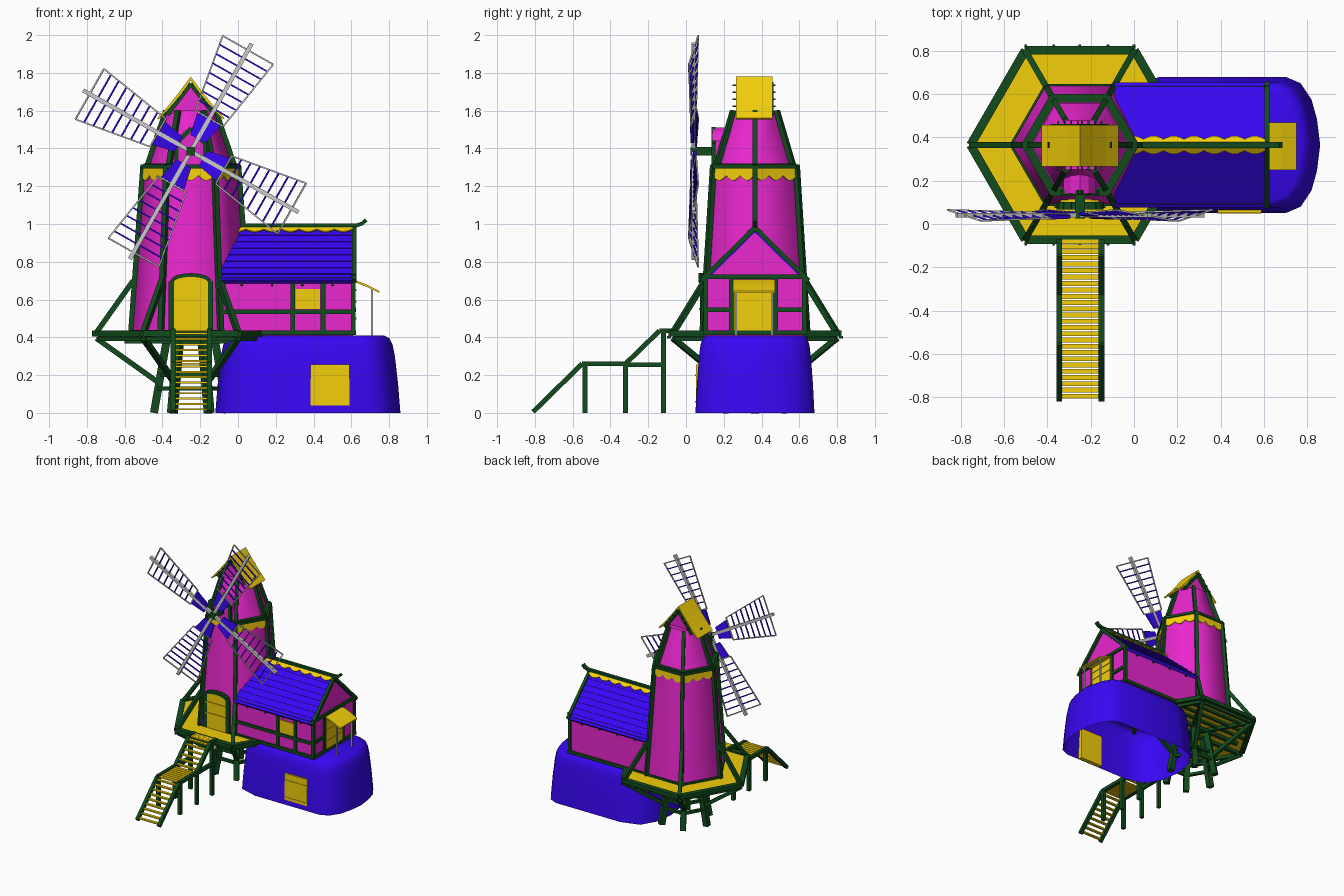
import bpy, bmesh, math
from math import sin, cos, pi, radians
from mathutils import Vector as V

if "Cube" in bpy.data.objects:
    bpy.data.objects.remove(bpy.data.objects["Cube"])

def material(name, c):
    m = bpy.data.materials.new(name)
    m.diffuse_color = (*c, 1)
    m.use_nodes = True
    m.node_tree.nodes["Principled BSDF"].inputs["Base Color"].default_value = m.diffuse_color
    return m

PINK = material("plaster", (0.82, 0.02, 0.62))
YEL = material("yellow_wood", (0.9, 0.62, 0.003))
BLUE = material("blue_stone", (0.04, 0.002, 0.9))
GREEN = material("green_timber", (0.006, 0.07, 0.012))
CX, CY = -0.25, 0.365          # tower axis

def mesh(name, verts, faces, mat=None):
    me = bpy.data.meshes.new(name)
    me.from_pydata([tuple(v) for v in verts], [], faces)
    bm = bmesh.new()
    bm.from_mesh(me)
    bmesh.ops.recalc_face_normals(bm, faces=bm.faces)
    bm.to_mesh(me)
    bm.free()
    ob = bpy.data.objects.new(name, me)
    bpy.context.collection.objects.link(ob)
    if mat:
        me.materials.append(mat)
    return ob

def loft(name, rings, mat, bottom=True):
    n = len(rings[0])
    f = [(r*n+i, r*n+(i+1) % n, (r+1)*n+(i+1) % n, (r+1)*n+i)
         for r in range(len(rings)-1) for i in range(n)]
    f.append(tuple(range((len(rings)-1)*n, len(rings)*n)))
    if bottom:
        f.append(tuple(range(n)))
    return mesh(name, [p for r in rings for p in r], f, mat)

def extrude(name, pts, axis, lo, hi, mat):
    put = (lambda p, d: (d, p[0], p[1])) if axis == 'x' else (lambda p, d: (p[0], d, p[1]))
    return loft(name, [[put(p, d) for p in pts] for d in (lo, hi)], mat)

def beams(name, segs, w, mat=GREEN, h=None):
    h = h or w
    vs, fs = [], []
    for a, b in segs:
        a, b = V(a), V(b)
        d = (b-a).normalized()
        s = d.cross(V((0, 0, 1)))
        s = s.normalized() if s.length > 0.01 else V((1, 0, 0))
        u = s.cross(d)
        o = len(vs)
        for p in (a, b):
            vs += [p + s*i*w/2 + u*j*h/2 for i, j in ((-1, -1), (1, -1), (1, 1), (-1, 1))]
        fs += [tuple(o+i for i in q) for q in ((0, 1, 2, 3), (4, 5, 6, 7), (0, 1, 5, 4),
                                               (1, 2, 6, 5), (2, 3, 7, 6), (3, 0, 4, 7))]
    return mesh(name, vs, fs, mat)

def box(name, x0, x1, y0, y1, z0, z1, mat):
    return extrude(name, [(x0, z0), (x1, z0), (x1, z1), (x0, z1)], 'y', y0, y1, mat)

def scallop(name, a, b, down, waves, mat):
    a, b, down = V(a), V(b), V(down)
    n = waves*6
    vs = []
    for i in range(n+1):
        p = a.lerp(b, i/n)
        vs += [p, p + down*(0.6 + 0.4*abs(sin(pi*waves*i/n)))]
    ob = mesh(name, vs, [(2*i, 2*i+1, 2*i+3, 2*i+2) for i in range(n)], mat)
    m = ob.modifiers.new("thickness", 'SOLIDIFY')
    m.thickness, m.offset = 0.008, 0
    return ob

def hx(R, k, z):
    return V((CX + R*cos(k*pi/3), CY + R*sin(k*pi/3), z))

def ring(R, z):
    return [(hx(R, k, z), hx(R, k+1, z)) for k in range(6)]

def hexes(*rz):
    return [[hx(R, k, z) for k in range(6)] for R, z in rz]

# Stone base: hollow below, rounded plan
half = [(.49, 0), (.475, .12), (.45, .21), (.40, .285), (.33, .315), (-.25, .315),
        (-.40, .27), (-.47, .15), (-.49, 0)]
plan = half + [(x, -y) for x, y in half[-2:0:-1]]
base = loft("stone_base", [[(.37+x*s, CY+y*s, z) for x, y in plan] for s, z in
            ((1, 0), (.975, .15), (.94, .3), (.915, .36), (.88, .395), (.82, .41))], BLUE, False)
box("base_door", .385, .59, .052, .085, 0, .255, YEL)
beams("base_door_straps", [((.385, .052, z), (.59, .052, z)) for z in (.06, .2)], .008, YEL)

# Tower platform with rim, joists, struts and trestle
loft("platform_floor", hexes((.49, .41), (.49, .424)), YEL)
beams("platform_rim", ring(.505, .42), .04, h=.03)
beams("platform_lower_rim", ring(.49, .392), .022)
beams("platform_joists", [(hx(.49, k, .395), hx(.49, k+3, .395)) for k in range(3)] +
      [((-.6, y, .38), (.1, y, .38)) for y in (.24, .49)], .026)
beams("platform_cross_joists", [((CX-.49+abs(y)*.577, CY+y, .4), (CX+.49-abs(y)*.577, CY+y, .4))
                                for y in (-.35, -.27, -.19, .19, .27, .35)], .018)
beams("upper_struts", [(hx(.5, k, .425), hx(.305, k, .70)) for k in range(6)], .028)
beams("lower_struts", [(hx(.5, k, .395), hx(.17, k, .16)) for k in range(6)], .028)
beams("trestle_legs", [(hx(.195, k, 0), hx(.125, k, .40)) for k in range(6)], .042)
beams("trestle_ties", ring(.175, .13) + ring(.16, .2), .022)
beams("rim_pegs", [((x, y, .40), (x, y+.02*s, .40)) for x in (-.5, -.37, -.25, -.12, 0)
                   for y, s in ((.81, 1), (-.08, -1))], .012)

# Tower body, upper stage and timber frame
body = loft("tower_body", hexes((.315, .42), (.282, .85), (.25, 1.31)), PINK)
upper = loft("tower_upper", hexes((.23, 1.28), (.13, 1.60)), PINK)
beams("tower_corner_posts", [(hx(.318, k, .42), hx(.253, k, 1.31)) for k in range(6)], .028)
beams("upper_corner_posts", [(hx(.232, k, 1.31), hx(.133, k, 1.60)) for k in range(6)], .026)
beams("tower_top_ring", ring(.255, 1.305), .028, h=.02)
beams("tower_foot_ring", ring(.314, .43), .02)
beams("upper_foot_ring", ring(.24, 1.308), .025)
for k in range(6):
    scallop("trim_band", hx(.255, k, 1.297), hx(.255, k+1, 1.297),
            (hx(.2605, k, 1.23)-hx(.255, k, 1.297)), 3, YEL)

# Tower door with arched frame
def arch(x0, x1, z0, z1, rise):
    return [(x0, z0), (x1, z0)] + [((x0+x1)/2 + (x1-x0)/2*cos(t*pi/8),
                                    z1-rise+rise*sin(t*pi/8)) for t in range(9)]
extrude("tower_door", arch(-.34, -.16, .43, .725, .03), 'y', .075, .13, YEL)
pts = [(x, .085, z) for x, z in arch(-.35, -.15, .43, .73, .035)[1:]] + [(-.35, .085, .43)]
beams("tower_door_frame", list(zip(pts, pts[1:])), .035, h=.02)
beams("tower_door_straps", [((-.34, .073, z), (-.16, .073, z)) for z in (.55, .64)], .01, YEL)

# Cap: gable, rafters, yellow roof with battens
extrude("cap_gable", [(-.37, 1.585), (-.13, 1.585), (-.25, 1.735)], 'y', .29, .44, PINK)
beams("cap_rafters", [((CX+s*.125, y, 1.58), (CX, y, 1.745)) for s in (-1, 1) for y in (.28, .45)], .026)
for s in (-1, 1):
    prof = [(0, 1.78), (.06, 1.70), (.12, 1.625), (.178, 1.56), (.17, 1.553), (.11, 1.618), (.05, 1.69), (0, 1.76)]
    extrude("cap_roof", [(CX+s*x, z) for x, z in prof], 'y', .265, .458, YEL)
    beams("cap_battens", [((CX+s*x, .247, 1.748-1.25*x), (CX+s*x, .475, 1.748-1.25*x))
                          for x in (.01, .04, .07, .1)], .008)

# Sail dormer and shaft
extrude("dormer", [(-.325, 1.30), (-.175, 1.30), (-.175, 1.44), (-.21, 1.49), (-.25, 1.51),
                   (-.29, 1.49), (-.325, 1.44)], 'y', .14, .245, PINK)
beams("dormer_frame", [((CX+s*.075, .145, 1.31), (CX+s*.075, .145, 1.43)) for s in (-1, 1)] +
      [((CX+s*.08, .145, 1.42), (CX, .145, 1.505)) for s in (-1, 1)], .022)
beams("sail_shaft", [((CX, .025, 1.385), (CX, .2, 1.385))], .046)

# Four twisted lattice sails
def sp(a, u, v):
    return V((CX+u*cos(a)-v*sin(a), .04 + v*.16, 1.385+u*sin(a)+v*cos(a)))
def hw(u):
    return .085 + (u-.2)*.165
for i in range(4):
    a = radians(60.5+90*i)
    beams("sail_arm", [(sp(a, 0, 0), sp(a, .655, 0))], .022, None)
    c = [sp(a, .2, -hw(.2)), sp(a, .615, -hw(.615)), sp(a, .615, hw(.615)), sp(a, .2, hw(.2))]
    beams("sail_frame", [(c[0], c[1]), (c[1], c[2]), (c[2], c[3]), (c[3], c[0])], .008, None)
    beams("sail_rungs", [(sp(a, u, -hw(u)), sp(a, u, hw(u))) for u in
                         (.255, .307, .359, .411, .463, .515, .567)], .008, BLUE)
    o = V((0, .008, 0))
    q = [sp(a, u, v) for u, v in ((.075, -.045), (.195, -.07), (.195, .07), (.075, .045))]
    loft("sail_panel", [[p-o for p in q], [p+o for p in q]], BLUE)

# House walls and timber frame
y0, y1 = .105, .625
extrude("house_walls", [(y0, .41), (y1, .41), (y1, .70), (CY, .955), (y0, .70)], 'x', -.08, .61, PINK)
seg = [((-.08, y, z), (.615, y, z)) for y in (y0, y1) for z in (.425, .705)]
seg += [((-.08, y0, .535), (.615, y0, .535)), ((.29, y0, .42), (.29, y0, .70)), ((.45, y0, .42), (.45, y0, .70))]
seg += [((.61, y, .42), (.61, y, .71)) for y in (y0, y1, .24, .475)]
seg += [((.612, y0-.015, z), (.612, y1+.015, z)) for z in (.425, .72)]
seg += [((.612, y, .545), (.612, e, .545)) for y, e in ((y0, .24), (.475, y1))]
seg += [((.615, CY+s*.285, .70), (.615, CY, .98)) for s in (-1, 1)]
beams("house_frame", seg, .024)
box("house_window", .305, .435, .098, .12, .55, .655, YEL)
box("house_door", .6, .622, .255, .46, .42, .70, YEL)
beams("house_door_straps", [((.622, .255, z), (.622, .46, z)) for z in (.5, .59, .65)], .01, YEL)

# House roof: stepped plank courses, scalloped ridge, ridge beam
smooth = [base, body, upper]
for s in (-1, 1):
    n = 8
    prof = []
    for i in range(n):
        for t, o in ((i/n, .006), ((i+1)/n, .011)):
            prof.append((CY+s*(.28*t+o*.7), .968-.273*t+o*.7))
    prof += [(CY+s*.27, .685), (CY, .95)]
    smooth.append(extrude("house_roof", prof, 'x', -.09, .605, BLUE))
    scallop("ridge_trim", (-.05, CY, .99), (.605, CY, .99), (0, s*.04, -.032), 7, YEL)
    beams("rafter_tails", [((x, CY+s*.255, .715), (x, CY+s*.272, .675)) for x in (.02, .18, .34, .5)], .012)
beams("ridge_beam", [((-.05, CY, .992), (.63, CY, .992)), ((.625, CY, .992), (.66, CY, 1.003)),
                     ((.655, CY, 1.0), (.678, CY, 1.022))], .026, h=.02)

# Side porch awning and posts
extrude("awning", [(.61, .695), (.68, .668), (.75, .635), (.75, .645), (.68, .68), (.61, .707)], 'y', .25, .47, YEL)
beams("awning_posts", [((.71, y, .39), (.71, y, .655)) for y in (.265, .455)] +
      [((.71, .25, .65), (.71, .47, .65))], .01, None)

# Stairs: two flights, landing, posts and treads
path = [(-.81, .005), (-.55, .26), (-.32, .26), (-.14, .435), (-.07, .435)]
for x in (-.345, -.15):
    p = [(x, y, z) for y, z in path]
    beams("stair_stringer", list(zip(p, p[1:])) + [((x, -.33, .255), (x, -.11, .255))], .026)
    beams("stair_posts", [((x, y, 0), (x, y, z)) for y, z in ((-.535, .26), (-.32, .26), (-.12, .435))], .026)
treads = []
for (ya, za), (yb, zb), n in zip(path, path[1:], (9, 8, 6, 3)):
    treads += [(ya+(yb-ya)*(i+.5)/n, za+(zb-za)*(i+.5)/n) for i in range(n)]
beams("stair_treads", [((-.34, y, z), (-.155, y, z)) for y, z in treads], .022, YEL, .01)

# Smooth the stone base, tower plaster and roof courses
bpy.ops.object.select_all(action='DESELECT')
for ob in smooth:
    ob.select_set(True)
bpy.context.view_layer.objects.active = base
bpy.ops.object.shade_smooth_by_angle(angle=radians(62))
